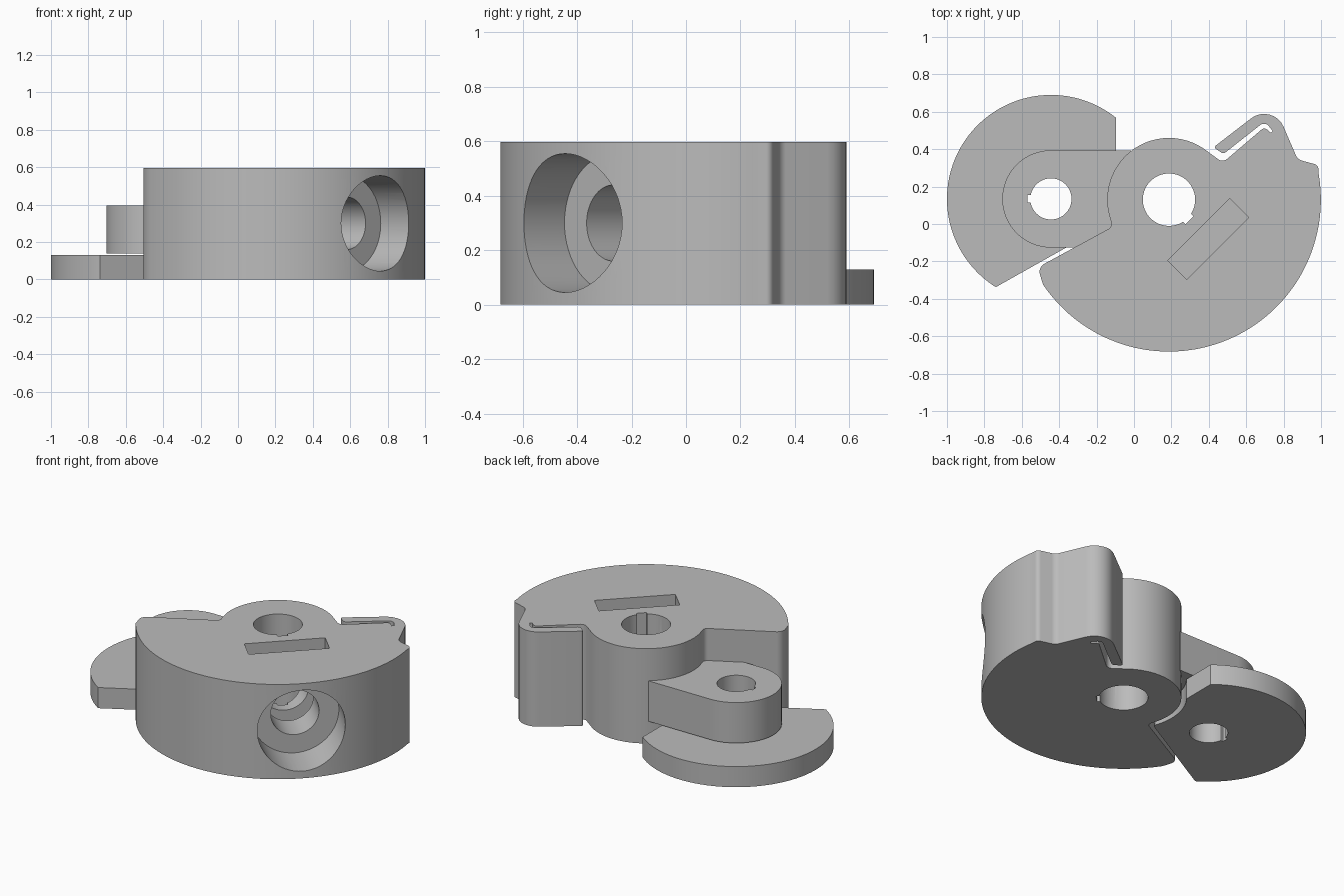
import bpy, bmesh
from math import radians, cos, sin, tan, pi
from mathutils import Vector, Matrix

cube = bpy.data.objects.get("Cube")
if cube:
    bpy.data.objects.remove(cube, do_unlink=True)

HUB = Vector((0.187, 0.13))       # main axle centre
PIVOT = Vector((-0.444, 0.134))   # small axle centre
HEIGHT = 0.597
SCREW = radians(-45)              # direction of the clamping screw

grey = bpy.data.materials.new("light grey")
grey.use_nodes = True
grey.diffuse_color = (0.5, 0.5, 0.5, 1)
grey.node_tree.nodes["Principled BSDF"].inputs["Base Color"].default_value = (0.5, 0.5, 0.5, 1)


def arc(centre, r, start, end, steps):
    """Points on an arc, angles in degrees."""
    angles = [radians(start + (end - start) * i / steps) for i in range(steps + 1)]
    return [(centre.x + r * cos(a), centre.y + r * sin(a), 0) for a in angles]


def rounded(corners, steps=8):
    """Round each (x, y, radius) corner of a closed outline."""
    out = []
    for i, (x, y, r) in enumerate(corners):
        p = Vector((x, y))
        if r == 0:
            out.append(p)
            continue
        a = Vector(corners[i - 1][:2]) - p
        b = Vector(corners[(i + 1) % len(corners)][:2]) - p
        half = a.angle(b) / 2
        t = min(r / tan(half), 0.48 * a.length, 0.48 * b.length)
        r = t * tan(half)
        a.normalize()
        b.normalize()
        mid = p + (a + b).normalized() * (r / sin(half))
        v0, v1 = p + a * t - mid, p + b * t - mid
        sweep = v0.angle_signed(v1)
        out += [mid + Matrix.Rotation(-sweep * k / steps, 2) @ v0 for k in range(steps + 1)]
    return out


def add_object(name, bm):
    bmesh.ops.recalc_face_normals(bm, faces=bm.faces)
    mesh = bpy.data.meshes.new(name)
    bm.to_mesh(mesh)
    bm.free()
    mesh.materials.append(grey)
    ob = bpy.data.objects.new(name, mesh)
    bpy.context.collection.objects.link(ob)
    return ob


def extrude(name, points, bottom, top):
    bm = bmesh.new()
    face = bm.faces.new([bm.verts.new((p[0], p[1], bottom)) for p in points])
    up = bmesh.ops.extrude_face_region(bm, geom=[face])["geom"]
    bmesh.ops.translate(bm, vec=(0, 0, top - bottom),
                        verts=[g for g in up if isinstance(g, bmesh.types.BMVert)])
    return add_object(name, bm)


def box(name, centre, size, turn=0):
    bm = bmesh.new()
    bmesh.ops.create_cube(bm, size=1, matrix=Matrix.Translation(centre)
                          @ Matrix.Rotation(turn, 4, "Z") @ Matrix.Diagonal((*size, 1)))
    return add_object(name, bm)


def bore(name, centre, r):
    """Vertical cutter for an axle hole."""
    return extrude(name, arc(centre, r, 0, 354.375, 63), -0.1, 0.8)


def screw_bore(name, r, near, far):
    """Horizontal cutter along the screw, between two distances from the hub."""
    mid = (near + far) / 2
    bm = bmesh.new()
    bmesh.ops.create_cone(bm, cap_ends=True, segments=64, radius1=r, radius2=r, depth=far - near,
                          matrix=Matrix.Translation((HUB.x + mid * cos(SCREW), HUB.y + mid * sin(SCREW), 0.3))
                          @ Matrix.Rotation(SCREW, 4, "Z") @ Matrix.Rotation(pi / 2, 4, "Y"))
    return add_object(name, bm)


def finish(ob, cutters):
    """Cut the holes, then shade the curved walls smooth."""
    bpy.ops.object.select_all(action="DESELECT")
    ob.select_set(True)
    bpy.context.view_layer.objects.active = ob
    for c in cutters:
        c.hide_render = True
        mod = ob.modifiers.new("cut", "BOOLEAN")
        mod.operation, mod.solver, mod.object = "DIFFERENCE", "EXACT", c
        bpy.ops.object.modifier_apply(modifier=mod.name)
        bpy.data.objects.remove(c, do_unlink=True)
    bpy.ops.object.shade_smooth_by_angle(angle=radians(30))


# Cam body: outer sweep, spring finger with slit, hub, stop edge
body_outline = rounded(
    arc(HUB, 0.812, 214, 370, 80)
    + [(0.985, 0.315, 0.035), (0.875, 0.345, 0.05), (0.742, 0.654, 0.113),
       (0.425, 0.41, 0.012), (0.478, 0.374, 0.02), (0.70, 0.549, 0.04),
       (0.742, 0.497, 0), (0.73, 0.487, 0), (0.698, 0.519, 0.025),
       (0.475, 0.328, 0.04)]
    + arc(HUB, 0.33, 52, 197, 48)
    + [(-0.115, -0.015, 0.035), (-0.515, -0.232, 0.05)])
body = extrude("cam_body", body_outline, 0, HEIGHT)


def along_screw(d, z):
    return Vector((HUB.x + d * cos(SCREW), HUB.y + d * sin(SCREW), z))


finish(body, [
    bore("axle_cutter", HUB, 0.14),
    box("key_cutter", along_screw(0.13, 0.3), (0.05, 0.06, 1), SCREW),
    box("nut_slot_cutter", along_screw(0.297, 0.42), (0.143, 0.469, 0.7), SCREW),
    screw_bore("screw_hole_cutter", 0.14, 0.05, 0.6),
    screw_bore("screw_head_cutter", 0.255, 0.56, 1.1)])

# Support arm reaching from the hub over the lower disc
arm_outline = arc(PIVOT, 0.26, 90, 270, 48) + [(-0.015, -0.126, 0), (-0.015, 0.394, 0)]
arm = extrude("support_arm", arm_outline, 0.14, 0.395)
notch = (PIVOT.x - 0.105, PIVOT.y, 0.3)
finish(arm, [bore("arm_hole_cutter", PIVOT, 0.11),
             box("arm_notch_cutter", notch, (0.04, 0.04, 1))])

# Lower disc, trimmed on two sides and hollowed to clear the hub
disc_outline = (arc(PIVOT, 0.556, 51.2, 238, 80)
                + [(-0.16, -0.012, 0)]
                + arc(HUB, 0.36, 200, 142, 20))
disc = extrude("lower_disc", disc_outline, 0, 0.13)
finish(disc, [bore("disc_hole_cutter", PIVOT, 0.11),
              box("disc_notch_cutter", notch, (0.04, 0.04, 1))])
